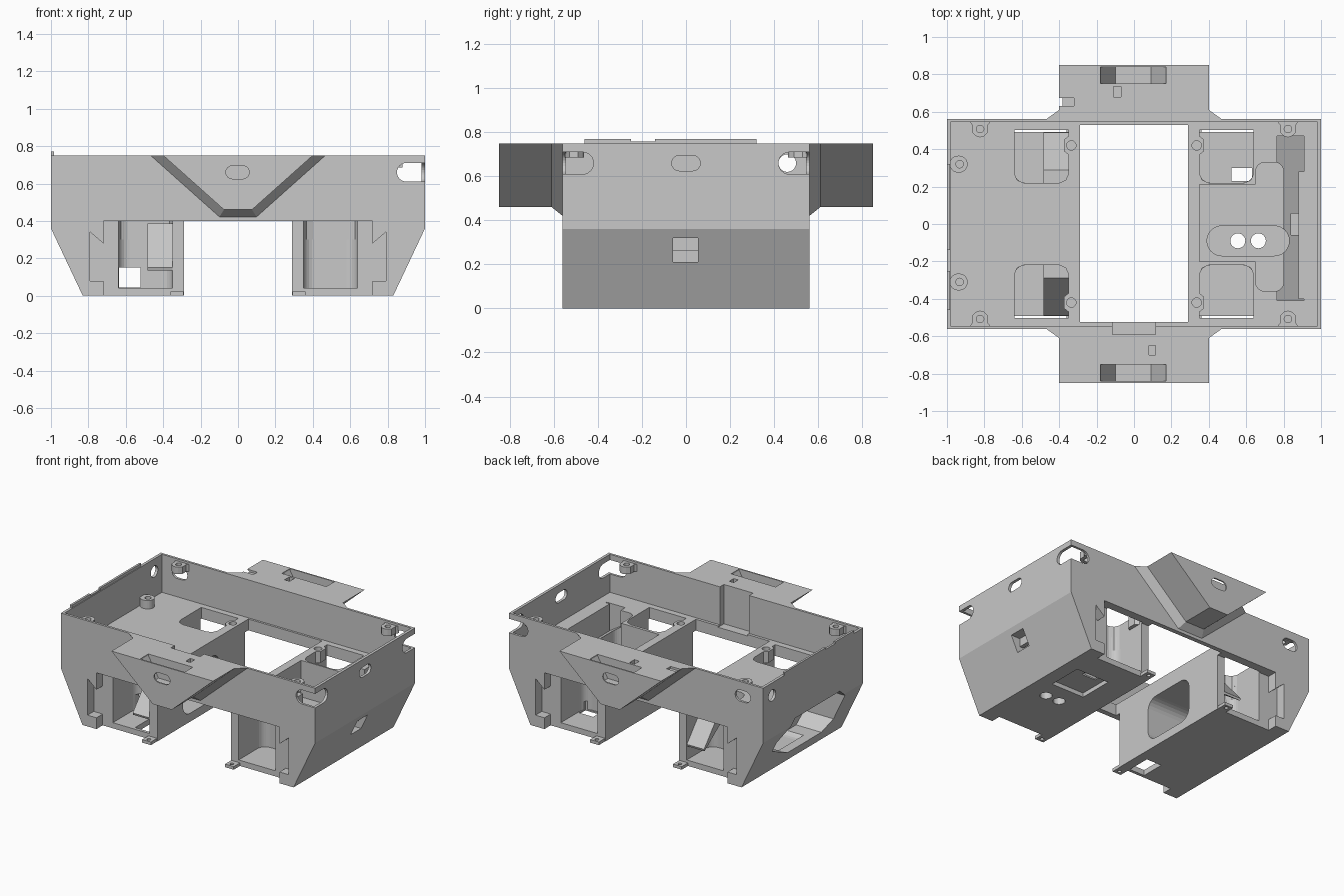
import bpy, bmesh, math

if "Cube" in bpy.data.objects:
    bpy.data.objects.remove(bpy.data.objects["Cube"])

grey = bpy.data.materials.new("plain grey")
grey.diffuse_color = (0.58, 0.58, 0.58, 1)
grey.use_nodes = True
grey.node_tree.nodes["Principled BSDF"].inputs["Base Color"].default_value = grey.diffuse_color


def make(name, bm):
    bmesh.ops.recalc_face_normals(bm, faces=bm.faces[:])
    me = bpy.data.meshes.new(name)
    bm.to_mesh(me)
    bm.free()
    me.materials.append(grey)
    ob = bpy.data.objects.new(name, me)
    bpy.context.scene.collection.objects.link(ob)
    return ob


def place(axis, p, d):
    return {'x': (d, p[0], p[1]), 'y': (p[0], d, p[1]), 'z': (p[0], p[1], d)}[axis]


def loft(name, axis, sections):
    """Closed solid through (depth, outline) sections along an axis."""
    bm = bmesh.new()
    rings = [[bm.verts.new(place(axis, p, d)) for p in pts] for d, pts in sections]
    for r, s in zip(rings, rings[1:]):
        for i in range(len(r)):
            j = (i + 1) % len(r)
            bm.faces.new((r[i], r[j], s[j], s[i]))
    bm.faces.new(rings[0])
    bm.faces.new(rings[-1])
    return make(name, bm)


def prism(name, axis, pts, a, b):
    return loft(name, axis, [(a, pts), (b, pts)])


def box(name, x0, x1, y0, y1, z0, z1):
    return prism(name, 'z', [(x0, y0), (x1, y0), (x1, y1), (x0, y1)], z0, z1)


def rounded(u0, u1, v0, v1, r, n=6):
    """Rounded rectangle outline; a full radius gives a slot or circle."""
    pts = []
    for cu, cv, a0 in ((u1 - r, v1 - r, 0), (u0 + r, v1 - r, 90),
                       (u0 + r, v0 + r, 180), (u1 - r, v0 + r, 270)):
        for k in range(n + 1):
            a = math.radians(a0 + 90 * k / n)
            p = (cu + r * math.cos(a), cv + r * math.sin(a))
            if not pts or math.dist(p, pts[-1]) > 1e-4:
                pts.append(p)
    if math.dist(pts[0], pts[-1]) < 1e-4:
        pts.pop()
    return pts


def circle(u, v, r):
    return rounded(u - r, u + r, v - r, v + r, r)


def cut(target, cutters):
    for c in cutters:
        m = target.modifiers.new("cut", 'BOOLEAN')
        m.operation, m.solver, m.object = 'DIFFERENCE', 'EXACT', c
        dg = bpy.context.evaluated_depsgraph_get()
        new = bpy.data.meshes.new_from_object(target.evaluated_get(dg))
        target.modifiers.clear()
        target.data = new
        bpy.data.objects.remove(c)


DECK = 0.48
# Outer shell: wide body over two tapered pods
half = [(0.29, 0.4), (0.29, 0), (0.83, 0), (1, 0.36), (1, 0.75)]
outline = half + [(-x, z) for x, z in reversed(half)]
body = prism("housing_body", 'y', outline, -0.562, 0.562)

c = [box("c", -0.98, 0.98, -0.545, 0.545, DECK, 0.9),
     box("c", -0.29, 0.29, -0.525, 0.53, 0.3, 0.9)]
# Recessed pod ends and the wells open to the ends and the deck
for sx in (-1, 1):
    for sy in (-1, 1):
        step = [(0.2, -0.1), (0.79, -0.1), (0.79, 0.34), (0.72, 0.28), (0.72, 0.4), (0.2, 0.4)]
        c.append(prism("c", 'y', [(sx * x, z) for x, z in step], sy * 0.492, sy * 0.7))
        well = rounded(0.35, 0.64, 0.22, 0.7, 0.06)
        c.append(prism("c", 'z', [(sx * x, sy * y) for x, y in well], 0.04, 0.4))
        # deck window with a bulge around the screw hole
        win = [(0.35, 0.502), (0.64, 0.502), (0.64, 0.27), (0.625, 0.235), (0.59, 0.22), (0.40, 0.22),
               (0.365, 0.235), (0.35, 0.27), (0.35, 0.37), (0.375, 0.39), (0.375, 0.45), (0.35, 0.47)]
        c.append(prism("c", 'z', [(sx * x, sy * y) for x, y in win], 0.3, 0.6))
        c.append(prism("c", 'z', circle(sx * 0.335, sy * 0.42, 0.025), DECK - 0.06, 0.6))
# Left pod: tunnel from the inner wall to the large outer opening
c += [prism("c", 'x', rounded(-0.205, 0.205, 0.06, 0.37, 0.08), -0.8, -0.2),
      prism("c", 'x', [(-0.37, 0.15), (-0.28, 0.08), (0.1, 0.08), (0.35, 0.2), (0.35, 0.27),
                       (0.2, 0.4), (-0.3, 0.4), (-0.37, 0.34)], -1.2, -0.67),
      box("c", -0.635, -0.52, -0.35, 0.35, 0.045, 0.15),
      box("c", -0.48, -0.36, -0.47, -0.3, -0.1, 0.1)]
# Right pod: open cavities, slotted seat and through holes
c += [box("c", 0.35, 0.76, -0.2, 0.21, 0.22, 0.6),
      prism("c", 'y', [(0.765, 0.6), (0.765, 0.36), (0.91, 0.27), (0.91, 0.6)], -0.41, 0.47),
      prism("c", 'z', rounded(0.65, 0.8, -0.36, 0.33, 0.05), 0.22, 0.6),
      prism("c", 'z', rounded(0.39, 0.83, -0.17, -0.01, 0.08), 0.16, 0.4),
      prism("c", 'z', circle(0.555, -0.09, 0.04), -0.1, 0.4),
      prism("c", 'z', circle(0.665, -0.09, 0.04), -0.1, 0.4),
      box("c", 0.47, 0.73, 0.05, 0.3, -0.1, 0.03),
      box("c", 0.52, 0.63, 0.23, 0.3, -0.1, 0.1),
      box("c", 0.84, 1.1, -0.06, 0.055, 0.21, 0.32)]
# Cable slots through the upper walls
c += [prism("c", 'x', rounded(-0.065, 0.065, 0.625, 0.695, 0.035), 0.9, 1.2),
      prism("c", 'x', rounded(0.42, 0.5, 0.62, 0.7, 0.04), -1.2, -0.9),
      prism("c", 'y', rounded(-0.9, -0.78, 0.61, 0.69, 0.04), 0.5, 0.7)]
for sy in (-1, 1):
    c.append(prism("c", 'y', rounded(0.85, 1.15, 0.61, 0.71, 0.05), sy * 0.53, sy * 0.7))
    c.append(prism("c", 'x', [(sy * y, z) for y, z in rounded(0.42, 0.75, 0.61, 0.71, 0.05)], 0.9, 1.2))
notch = (-0.115, 0.115, -0.59, -0.5, 0.47, 0.9)
c.append(box("c", *notch))
cut(body, c)


# Overhanging V-shaped hoods, front and back
def vee(t, b, z):
    return [(-t, 0.75), (-b, z), (b, z), (t, 0.75)]


for s, name in ((-1, "front_hood"), (1, "back_hood")):
    hood = loft(name, 'y', [(s * 0.56, vee(0.47, 0.1, 0.42)), (s * 0.61, vee(0.4, 0.075, 0.46)),
                            (s * 0.85, vee(0.4, 0.075, 0.46))])
    slot = [(-0.18, 0.8), (-0.18, 0.74), (-0.1, 0.6), (0.09, 0.6), (0.17, 0.74), (0.17, 0.8)]
    hc = [prism("c", 'y', slot, s * 0.75, s * 0.84),
          prism("c", 'y', rounded(-0.065, 0.06, 0.625, 0.695, 0.035), s * 0.8, s * 0.9)]
    if s < 0:
        hc += [box("c", *notch), box("c", 0.08, 0.115, -0.7, -0.65, 0.69, 0.8)]
    else:
        hc += [box("c", -0.11, -0.07, 0.68, 0.735, 0.69, 0.8),
               box("c", -0.5, -0.32, 0.63, 0.675, 0.735, 0.8)]
    cut(hood, hc)

# Corner screw bosses hung from the long walls
for sx in (-1, 1):
    for sy in (-1, 1):
        ear = [(0.765, 0.55), (0.78, 0.53), (0.78, 0.49), (0.80, 0.47), (0.823, 0.463),
               (0.846, 0.47), (0.866, 0.49), (0.866, 0.53), (0.88, 0.55)]
        boss = prism("corner_boss", 'z', [(sx * x, sy * y) for x, y in ear], 0.685, 0.735)
        cut(boss, [prism("c", 'z', circle(sx * 0.823, sy * 0.508, 0.02), 0.6, 0.8)])
        # Feet at the pod ends
        xs = sorted((sx * 0.72, sx * 0.79))
        ys = sorted((sy * 0.49, sy * 0.562))
        box("outer_foot", *xs, *ys, 0, 0.08)
        xt = sorted((sx * 0.292, sx * 0.36))
        tab = box("inner_foot", *xt, *ys, 0, 0.022)
        cut(tab, [prism("c", 'z', circle(sx * 0.326, sy * 0.535, 0.013), -0.1, 0.1)])

# Deck standoffs joined to the left wall
for y in (-0.31, 0.32):
    post = prism("deck_standoff", 'z', rounded(-0.985, -0.89, y - 0.045, y + 0.045, 0.044), DECK - 0.01, 0.54)
    cut(post, [prism("c", 'z', circle(-0.932, y, 0.02), 0.47, 0.6)])

# Sloped ramps inside the left wells
for s in (-1, 1):
    prism("well_ramp", 'x', [(s * 0.29, 0.385), (s * 0.21, 0.385), (s * 0.21, 0.33),
                             (s * 0.485, 0.135), (s * 0.49, 0.15)], -0.485, -0.345)

# Raised lip on the left wall and clip rail on the right side
box("left_lip_low", -1, -0.985, -0.46, 0.32, 0.745, 0.758)
box("left_lip_front", -1, -0.985, -0.46, -0.25, 0.75, 0.77)
box("left_lip_back", -1, -0.985, -0.14, 0.32, 0.75, 0.77)
box("clip_rail", 0.88, 0.91, -0.4, 0.28, 0.26, 0.48)
